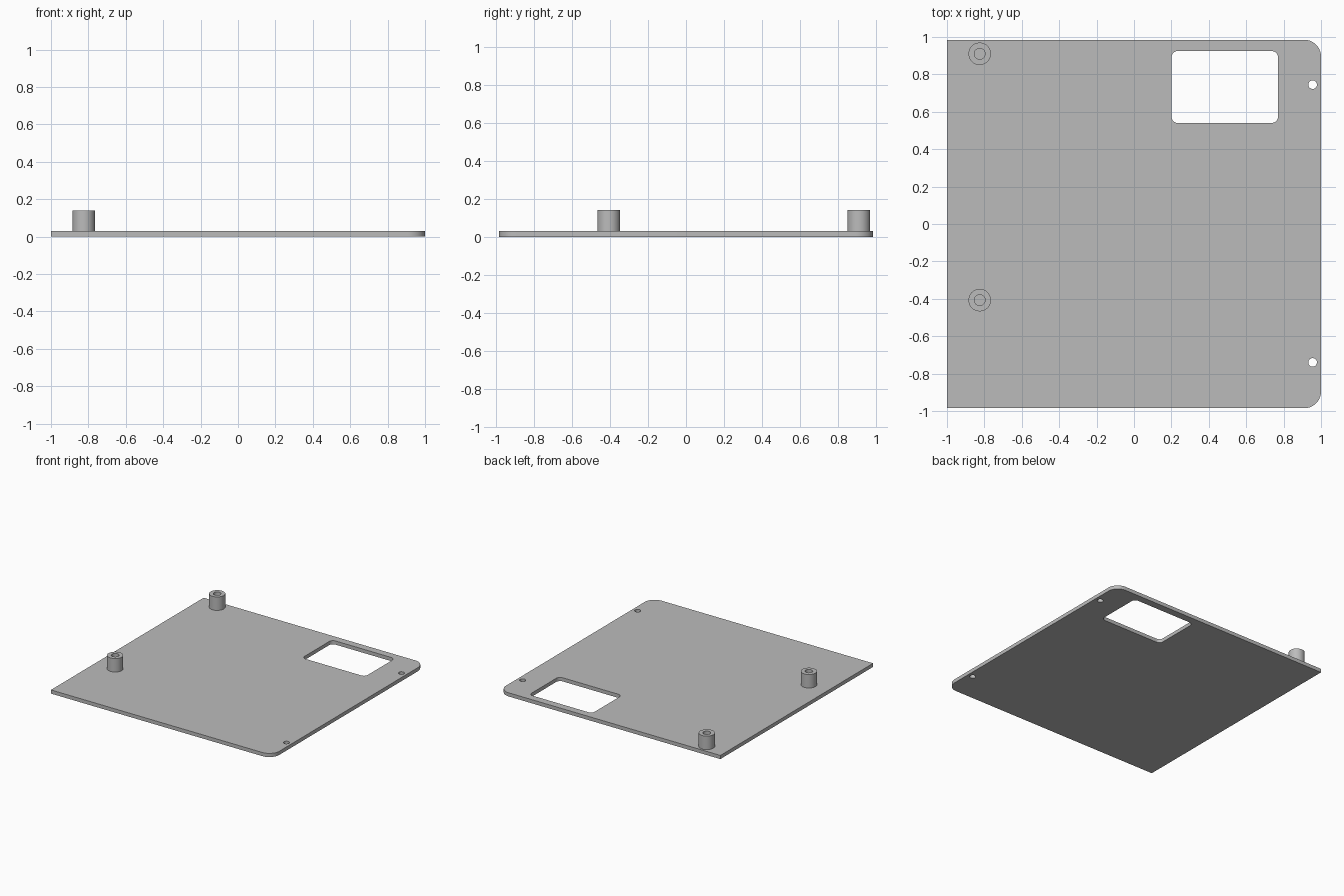
import bpy, bmesh
from math import sin, cos, pi

cube = bpy.data.objects.get("Cube")
if cube:
    bpy.data.objects.remove(cube, do_unlink=True)

THICK, TOP = 0.03, 0.14

grey = bpy.data.materials.new("plain grey")
grey.use_nodes = True
colour = (0.5, 0.5, 0.5, 1)
grey.diffuse_color = colour
grey.node_tree.nodes["Principled BSDF"].inputs["Base Color"].default_value = colour


def circle(x, y, r, n=40):
    return [(x + r * cos(2 * pi * i / n), y + r * sin(2 * pi * i / n)) for i in range(n)]


def rounded_rect(x0, y0, x1, y1, left_r, right_r, steps=10):
    """Anticlockwise outline with separate left and right corner radii."""
    pts = []
    corners = [(x1, y1, 1, 1, right_r), (x0, y1, -1, 1, left_r),
               (x0, y0, -1, -1, left_r), (x1, y0, 1, -1, right_r)]
    for q, (x, y, sx, sy, r) in enumerate(corners):
        if r == 0:
            pts.append((x, y))
            continue
        for i in range(steps + 1):
            a = (q + i / steps) * pi / 2
            pts.append((x - sx * r + r * cos(a), y - sy * r + r * sin(a)))
    return pts


def slab(name, outlines, z0, z1):
    """Fill the first outline, leave the others as holes, and extrude upward."""
    bm = bmesh.new()
    edges = []
    for pts in outlines:
        vs = [bm.verts.new((x, y, z0)) for x, y in pts]
        edges += [bm.edges.new((a, b)) for a, b in zip(vs, vs[1:] + vs[:1])]
    bmesh.ops.triangle_fill(bm, edges=edges, use_beauty=True, normal=(0, 0, 1))
    base = bm.faces[:]
    ext = bmesh.ops.extrude_face_region(bm, geom=base, use_keep_orig=True)
    top = [g for g in ext["geom"] if isinstance(g, bmesh.types.BMVert)]
    bmesh.ops.translate(bm, verts=top, vec=(0, 0, z1 - z0))
    bmesh.ops.recalc_face_normals(bm, faces=bm.faces[:])
    mesh = bpy.data.meshes.new(name)
    bm.to_mesh(mesh)
    bm.free()
    mesh.materials.append(grey)
    obj = bpy.data.objects.new(name, mesh)
    bpy.context.collection.objects.link(obj)
    bpy.ops.object.select_all(action="DESELECT")
    obj.select_set(True)
    bpy.context.view_layer.objects.active = obj
    bpy.ops.object.shade_smooth_by_angle(angle=pi / 6)
    return obj


# Flat plate: rounded right corners, a window and two screw holes
slab("base_plate", [
    rounded_rect(-1, -0.985, 1, 0.985, 0, 0.09),
    rounded_rect(0.2, 0.54, 0.77, 0.925, 0.035, 0.035),
    circle(0.955, 0.745, 0.023),
    circle(0.955, -0.74, 0.023),
], 0, THICK)

# Hollow standoffs along the left edge
for name, y in (("rear_standoff", 0.91), ("front_standoff", -0.407)):
    slab(name, [circle(-0.825, y, 0.06), circle(-0.825, y, 0.029)], THICK, TOP)
